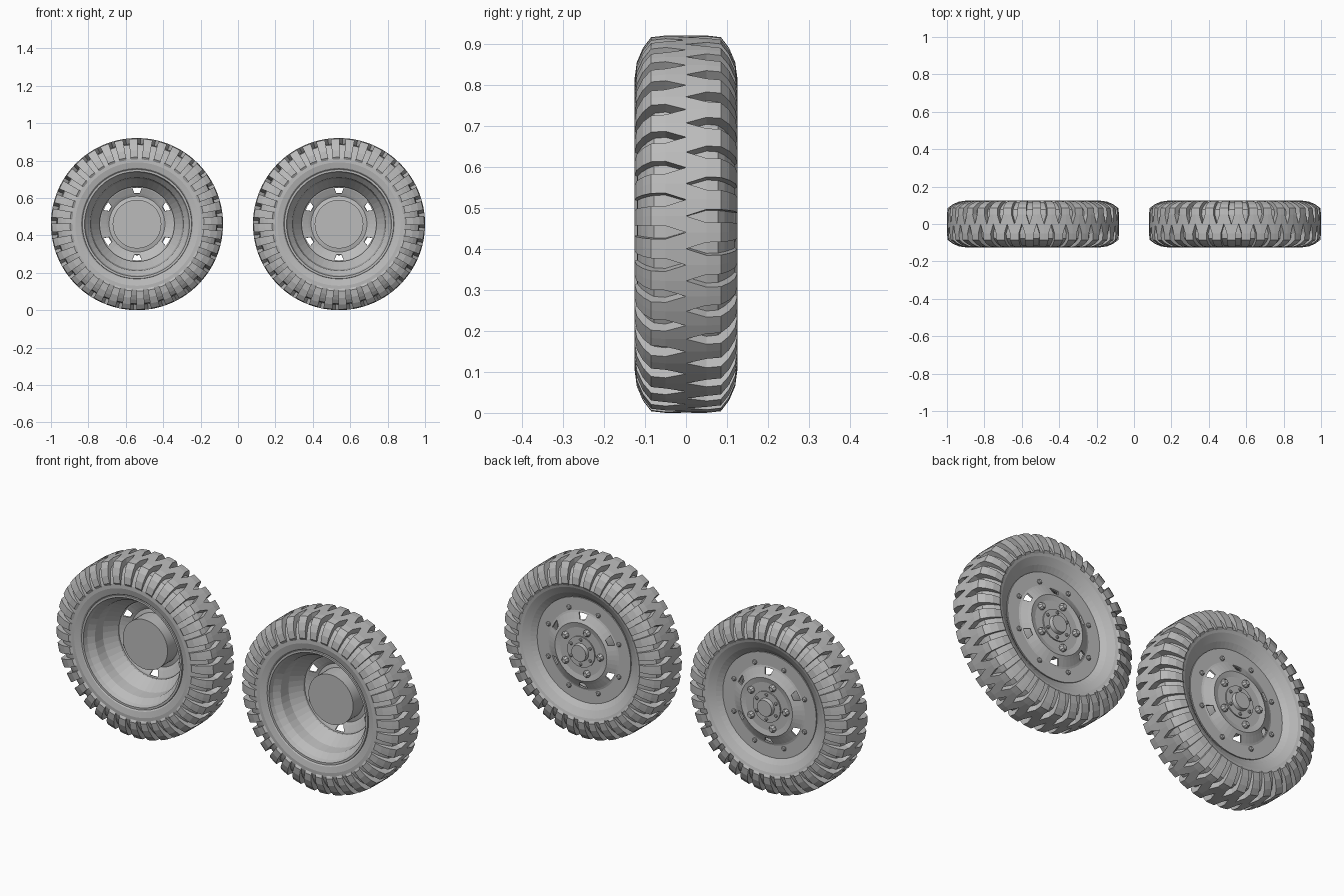
import bpy, bmesh, math
from mathutils import Matrix, Vector

if "Cube" in bpy.data.objects:
    bpy.data.objects.remove(bpy.data.objects["Cube"], do_unlink=True)

TAU = math.tau
RADIUS = 0.46
LUGS = 36
PITCH = TAU / LUGS

grey = bpy.data.materials.new("plain grey")
grey.use_nodes = True
colour = (0.5, 0.5, 0.5, 1)
grey.diffuse_color = colour
grey.node_tree.nodes["Principled BSDF"].inputs["Base Color"].default_value = colour


def polar(r, angle, y):
    return Vector((r * math.cos(angle), y, r * math.sin(angle)))


def finish(bm, name, x, smooth=None):
    """Turn a bmesh into a wheel part standing on the ground at x."""
    bmesh.ops.recalc_face_normals(bm, faces=bm.faces)
    mesh = bpy.data.meshes.new(name)
    bm.to_mesh(mesh)
    bm.free()
    mesh.materials.append(grey)
    ob = bpy.data.objects.new(name, mesh)
    ob.location = (x, 0, RADIUS)
    bpy.context.collection.objects.link(ob)
    if smooth:
        bpy.ops.object.select_all(action="DESELECT")
        ob.select_set(True)
        bpy.context.view_layer.objects.active = ob
        bpy.ops.object.shade_smooth_by_angle(angle=math.radians(smooth))
    return ob


def lathe(profile, segs, closed=True):
    """Spin a (radius, y) profile around the axle."""
    bm = bmesh.new()
    rings = [[bm.verts.new(polar(r, TAU * j / segs, y)) for j in range(segs)]
             for r, y in profile]
    pairs = list(zip(rings, rings[1:]))
    if closed:
        pairs.append((rings[-1], rings[0]))
    for a, b in pairs:
        for j in range(segs):
            k = (j + 1) % segs
            bm.faces.new((a[j], a[k], b[k], b[j]))
    return bm, rings


def add_drum(bm, r, y0, y1, segs, top=None, centre=(0, 0)):
    """Cylinder along the axle, its 'top' radius at y1."""
    place = (Matrix.Translation((centre[0], (y0 + y1) / 2, centre[1]))
             @ Matrix.Rotation(-math.pi / 2, 4, "X"))
    bmesh.ops.create_cone(bm, cap_ends=True, segments=segs, radius1=r,
                          radius2=r if top is None else top,
                          depth=y1 - y0, matrix=place)


def bolt_circle(name, x, count, ring_r, r, y0, y1, offset=0.0):
    bm = bmesh.new()
    for i in range(count):
        a = offset + TAU * i / count
        spot = (ring_r * math.cos(a), ring_r * math.sin(a))
        add_drum(bm, r, y0, y0 + (y1 - y0) * 0.6, 8, centre=spot)
        add_drum(bm, r, y0 + (y1 - y0) * 0.6, y1, 8, r * 0.6, spot)
    finish(bm, name, x)


# half cross-sections from the tread centre to the shoulder: y, radius
tread = [(0, 0.46), (0.05, 0.46), (0.085, 0.456), (0.105, 0.43),
         (0.12, 0.395), (0.125, 0.358)]
floor = [(0, 0.43), (0.05, 0.43), (0.078, 0.425), (0.094, 0.405),
         (0.108, 0.38), (0.118, 0.352)]


def tyre_casing(x):
    profile = [(0.285, -0.098), (0.3, -0.112), (0.33, -0.119)]
    profile += [(r, -y) for y, r in reversed(floor)]
    profile += [(r, y) for y, r in floor[1:]]
    profile += [(0.335, 0.113), (0.3, 0.093), (0.268, 0.068), (0.27, 0.04)]
    bm, _ = lathe(profile, LUGS * 2)
    finish(bm, "tyre_casing", x, 3)


def tread_lugs(x):
    """Two staggered rows of blocks that meet in a zigzag at the centre."""
    bm = bmesh.new()
    for side in (-1, 1):
        for i in range(LUGS):
            mid = (i - side * 0.25) * PITCH
            sections = []
            for n, ((y, r), (fy, fr)) in enumerate(zip(tread, floor)):
                half = PITCH * (0.5 if n == 0 else 0.3)
                fr -= 0.006
                pts = [polar(fr, mid - half, fy * side),
                       polar(r, mid - half, y * side),
                       polar(r, mid, y * side),
                       polar(r, mid + half, y * side),
                       polar(fr, mid + half, fy * side)]
                sections.append([bm.verts.new(p) for p in pts])
            for a, b in zip(sections, sections[1:]):
                for j in range(5):
                    k = (j + 1) % 5
                    bm.faces.new((a[j], a[k], b[k], b[j]))
            bm.faces.new(sections[0])
            bm.faces.new(sections[-1])
    finish(bm, "tread_lugs", x)


def rim(x):
    """Front lip, well and inward cone down to the wheel disc."""
    profile = [(0.295, -0.1), (0.292, -0.112), (0.281, -0.112),
               (0.274, -0.09), (0.25, -0.06), (0.243, -0.005),
               (0.2, 0.058), (0.2, 0.068), (0.27, 0.068), (0.285, -0.06)]
    bm, _ = lathe(profile, 48)
    finish(bm, "rim", x, 5)


def wheel_disc(x):
    """Rear plate with a raised centre and six tapered vent holes."""
    segs = 48
    profile = [(0.272, 0.073), (0.205, 0.073), (0.195, 0.076),
               (0.165, 0.09), (0.15, 0.098), (0.125, 0.092), (0.001, 0.092)]
    bm, rings = lathe(profile, segs, closed=False)
    outer, inner = rings[2], rings[3]
    holes = []
    for j in range(segs):
        if j % 8 in (3, 4):
            edge = set(outer) | set(inner)
            pair = {outer[j], outer[j + 1], inner[j], inner[j + 1]}
            holes += [f for f in outer[j].link_faces
                      if set(f.verts) <= edge and set(f.verts) == pair]
        if j % 8 in (3, 5):
            shift = 0.35 if j % 8 == 3 else -0.35
            inner[j].co = polar(0.165, TAU * (j + shift) / segs, 0.09)
    bmesh.ops.delete(bm, geom=holes, context="FACES")
    ob = finish(bm, "wheel_disc", x)
    thick = ob.modifiers.new("thickness", "SOLIDIFY")
    thick.thickness = 0.008
    thick.offset = 0


def hub(x):
    # drum on the front of the disc
    bm = bmesh.new()
    add_drum(bm, 0.13, 0.0, 0.092, 48)
    finish(bm, "brake_drum", x, 30)
    # flange and axle cap on the rear
    bm = bmesh.new()
    add_drum(bm, 0.08, 0.09, 0.102, 32)
    add_drum(bm, 0.046, 0.1, 0.121, 24, 0.042)
    finish(bm, "hub_cap", x, 30)
    bolt_circle("plate_bolts", x, 8, 0.222, 0.012, 0.074, 0.088, TAU / 16)
    bolt_circle("wheel_nuts", x, 5, 0.112, 0.018, 0.092, 0.116, math.pi)
    bolt_circle("hub_bolts", x, 6, 0.064, 0.008, 0.1, 0.11, TAU / 12)


for wheel_x in (-0.54, 0.54):
    for part in (tyre_casing, tread_lugs, rim, wheel_disc, hub):
        part(wheel_x)
